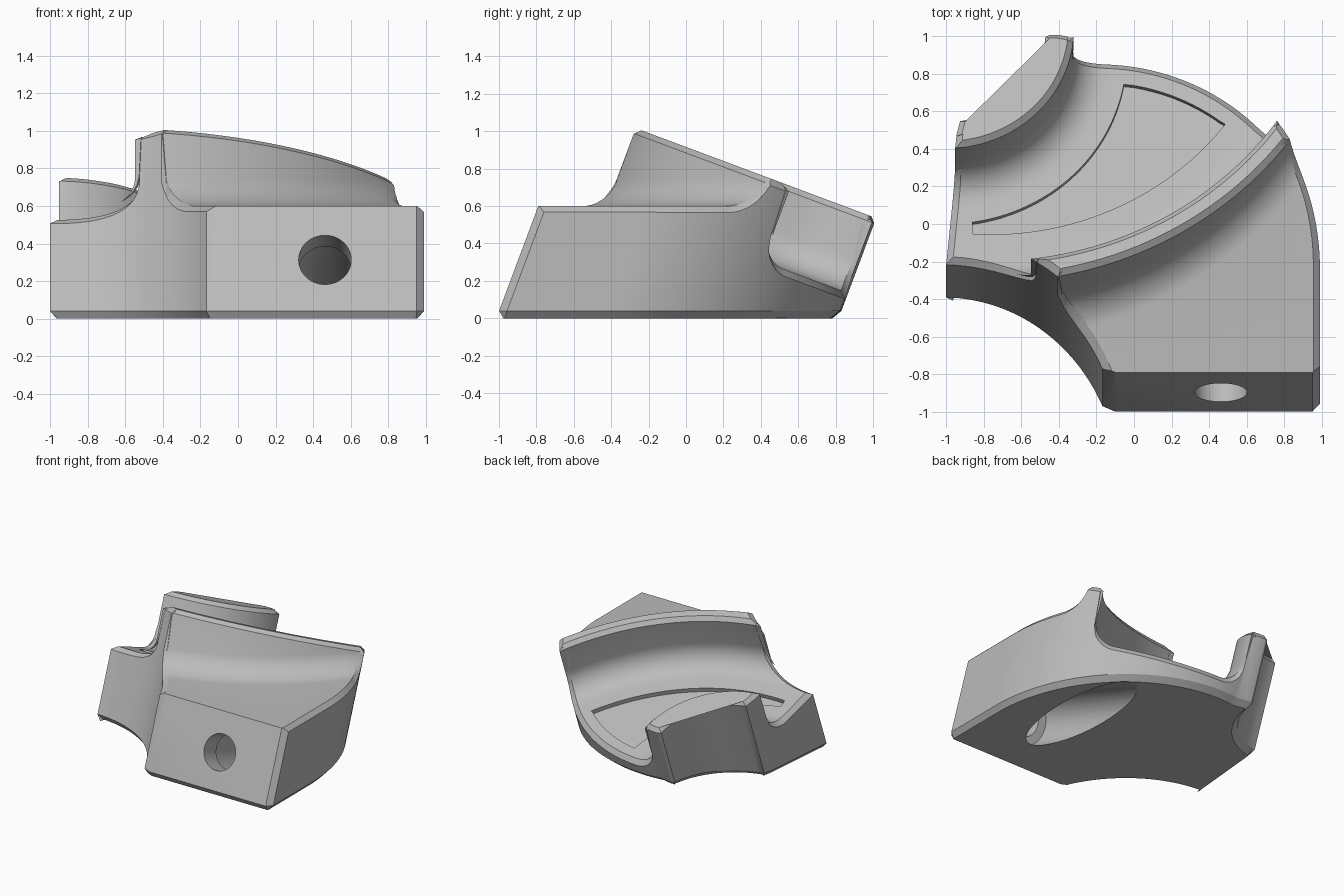
import bpy, bmesh, math
from math import sin, cos, radians, pi, sqrt, hypot
from mathutils import Vector

if "Cube" in bpy.data.objects:
    bpy.data.objects.remove(bpy.data.objects["Cube"])

# The part is designed flat (x, v, w) and then tilted about the x axis
TILT = radians(20.5)
SA, CA = sin(TILT), cos(TILT)
TOP, FLOOR, LEDGE_Z = 0.858, 0.429, 0.6
FILLET, CHAMFER = 0.18, 0.03
INNER, INNER_R = (-1.0, 0.8), 0.68        # trough side of the short wall
RIDGE, RIDGE_R, RIDGE_T = (-0.765, 1.34), 1.86, 0.12
BACK, BACK_R = (-0.19, -0.42), 1.18
FRONT, FRONT_R = (-1.02, -1.32), 0.94


def world(x, v, w):
    return Vector((x, v * CA + w * SA, w * CA - v * SA))


def level(v, z):
    """Local height that reaches world height z."""
    return (z + v * SA) / CA


def polar(c, r, deg):
    return (c[0] + r * cos(radians(deg)), c[1] + r * sin(radians(deg)))


def spread(a, b, n):
    return [a + (b - a) * i / n for i in range(n + 1)]


def arc(c, r, a, b, n):
    return [polar(c, r, t) for t in spread(a, b, n)]


def fillet(d, r):
    d = max(d, 0)
    return r - sqrt(r * r - (r - d) ** 2) if d < r else 0


def loft(name, rings):
    """Solid through closed rings of local points."""
    bm = bmesh.new()
    rows = [[bm.verts.new(world(*p)) for p in ring] for ring in rings]
    n = len(rows[0])
    for a, b in zip(rows, rows[1:]):
        for i in range(n):
            j = (i + 1) % n
            bm.faces.new((a[i], a[j], b[j], b[i]))
    bm.faces.new(rows[0][::-1])
    bm.faces.new(rows[-1])
    bmesh.ops.triangulate(bm, faces=[f for f in bm.faces if len(f.verts) > 4])
    bmesh.ops.recalc_face_normals(bm, faces=bm.faces)
    mesh = bpy.data.meshes.new(name)
    bm.to_mesh(mesh)
    bm.free()
    obj = bpy.data.objects.new(name, mesh)
    bpy.context.collection.objects.link(obj)
    return obj


def inset(loop, d):
    out = []
    for i, p in enumerate(loop):
        a, b = loop[i - 1], loop[(i + 1) % len(loop)]
        t = Vector((b[0] - a[0], b[1] - a[1])).normalized()
        out.append((p[0] - t.y * d, p[1] + t.x * d))
    return out


def trough_height(x, v):
    d1 = math.dist((x, v), INNER) - INNER_R
    d2 = RIDGE_R - math.dist((x, v), RIDGE)
    return FLOOR + fillet(d1, FILLET) + fillet(d2, FILLET)


def ledge_height(v, d, r):
    return level(v, LEDGE_Z) + fillet(d, r)


def surface(x, v):
    """Local height of the finished upper surface."""
    d = math.dist((x, v), RIDGE) - RIDGE_R
    if math.dist((x, v), INNER) < INNER_R or 0 <= d <= RIDGE_T:
        return TOP
    if d < 0:
        return min(TOP, trough_height(x, v))
    return min(TOP, ledge_height(v, d - RIDGE_T, 0.15))


# Body: outline raised along the tilted axis, chamfered at both ends
outline = [(-0.1, -0.95), (0.95, -0.95), (0.99, -0.91)]
outline += arc(BACK, BACK_R, 0, 97, 48)
outline += [(-0.4, 0.765), (-0.45, 0.765)]
outline += arc(INNER, 0.53, -5, -82, 28)
outline += [(-0.945, 0.2)]
outline += arc(FRONT, FRONT_R, 88.8, 25, 32)
body = loft("curved_trough_block", [
    [(x, v, level(v, 0)) for x, v in inset(outline, 0.035)],
    [(x, v, level(v, 0.04)) for x, v in outline],
    [(x, v, TOP - CHAMFER) for x, v in outline],
    [(x, v, TOP) for x, v in inset(outline, CHAMFER)]])

# Flaring trough between the short inner wall and the long ridge
rings = []
for i in range(49):
    t = i / 48
    a1, a2 = -100 + 125 * t, -105 + 85 * t
    p, q = polar(INNER, INNER_R, a1), polar(RIDGE, RIDGE_R, a2)
    ring = [(*polar(INNER, INNER_R - 0.05, a1), TOP + 0.02), (*p, TOP - CHAMFER)]
    for k in range(33):
        s = (1 - cos(pi * k / 32)) / 2
        x, v = p[0] + (q[0] - p[0]) * s, p[1] + (q[1] - p[1]) * s
        ring.append((x, v, trough_height(x, v)))
    ring += [(*q, TOP - CHAMFER), (*polar(RIDGE, RIDGE_R + 0.05, a2), TOP + 0.02)]
    rings.append(ring)
cutters = [loft("trough_cutter", rings)]

# Level ledge in front of the ridge
rings = []
outer = RIDGE_R + RIDGE_T
for a in spread(-100, -30, 48):
    foot = polar(RIDGE, outer, a)
    r = min(0.15, TOP - CHAMFER - 0.005 - level(foot[1], LEDGE_Z))
    ring = [(*polar(RIDGE, outer - 0.05, a), TOP + 0.02), (*foot, TOP - CHAMFER)]
    for d in [r * (1 - cos(pi / 2 * k / 10)) for k in range(11)] + [1.3]:
        x, v = polar(RIDGE, outer + d, a)
        ring.append((x, v, ledge_height(v, d, r)))
    ring.append((*polar(RIDGE, outer + 1.3, a), TOP + 0.3))
    rings.append(ring)
cutters.append(loft("ledge_cutter", rings))


# Chamfers where the upper surface meets the outer sides
def edge_strip(name, path):
    rings = []
    for x, v, nx, nv in path:
        h = surface(x - nx * 0.02, v - nv * 0.02)
        inner = (x - nx * 0.045, v - nv * 0.045)
        out = (x + nx * 0.02, v + nv * 0.02)
        rings.append([(*inner, h + 0.01), (*out, h - 0.055), (*out, h + 0.02)])
    cutters.append(loft(name, rings))


edge_strip("back_edge_cutter",
           [(BACK[0] + BACK_R, v, 1, 0) for v in spread(-1.1, -0.44, 8)] +
           [(*polar(BACK, BACK_R, a), *polar((0, 0), 1, a)) for a in spread(0, 98, 120)])
edge_strip("front_edge_cutter",
           [(*polar(FRONT, FRONT_R, a), *polar((0, 0), -1, a)) for a in spread(95, 20, 90)])
edge_strip("side_edge_cutter",
           [(-1 + 0.095 * (v + 0.38), v, -1, 0) for v in spread(-0.45, 0.19, 40)])

# Shallow pocket in the trough floor
pocket = arc(INNER, 0.96, -10, -81.7, 36)
pocket += arc(RIDGE, 1.56, -93.4, -36.7, 36)
pocket += arc(BACK, 1.064, 52.5, 82, 16)[:-1]
cutters.append(loft("pocket_cutter", [[(x, v, w) for x, v in pocket]
                                      for w in (FLOOR - 0.035, FLOOR + 0.1)]))


# Stepped bore from the front face out through the underside
def bore(radius, v):
    return [(0.463 + radius * cos(2 * pi * i / 48), v,
             -0.021 + radius * sin(2 * pi * i / 48)) for i in range(48)]


cutters.append(loft("bore_cutter", [bore(0.14, -1.2), bore(0.14, -0.78),
                                    bore(0.21, -0.78), bore(0.21, 1.3)]))

# Cut, then keep only the finished solid
for cutter in cutters:
    cutter.hide_render = True
    mod = body.modifiers.new(cutter.name, "BOOLEAN")
    mod.operation, mod.solver, mod.object = "DIFFERENCE", "EXACT", cutter
bpy.context.view_layer.update()
graph = bpy.context.evaluated_depsgraph_get()
finished = bpy.data.meshes.new_from_object(body.evaluated_get(graph))
body.modifiers.clear()
body.data = finished
for cutter in cutters:
    bpy.data.objects.remove(cutter)

# Single plain material
grey = bpy.data.materials.new("plain_grey")
grey.use_nodes = True
colour = (0.5, 0.5, 0.5, 1)
grey.diffuse_color = colour
grey.node_tree.nodes["Principled BSDF"].inputs["Base Color"].default_value = colour
finished.materials.clear()
finished.materials.append(grey)

bpy.ops.object.select_all(action="DESELECT")
body.select_set(True)
bpy.context.view_layer.objects.active = body
bpy.ops.object.shade_smooth_by_angle(angle=radians(25))
